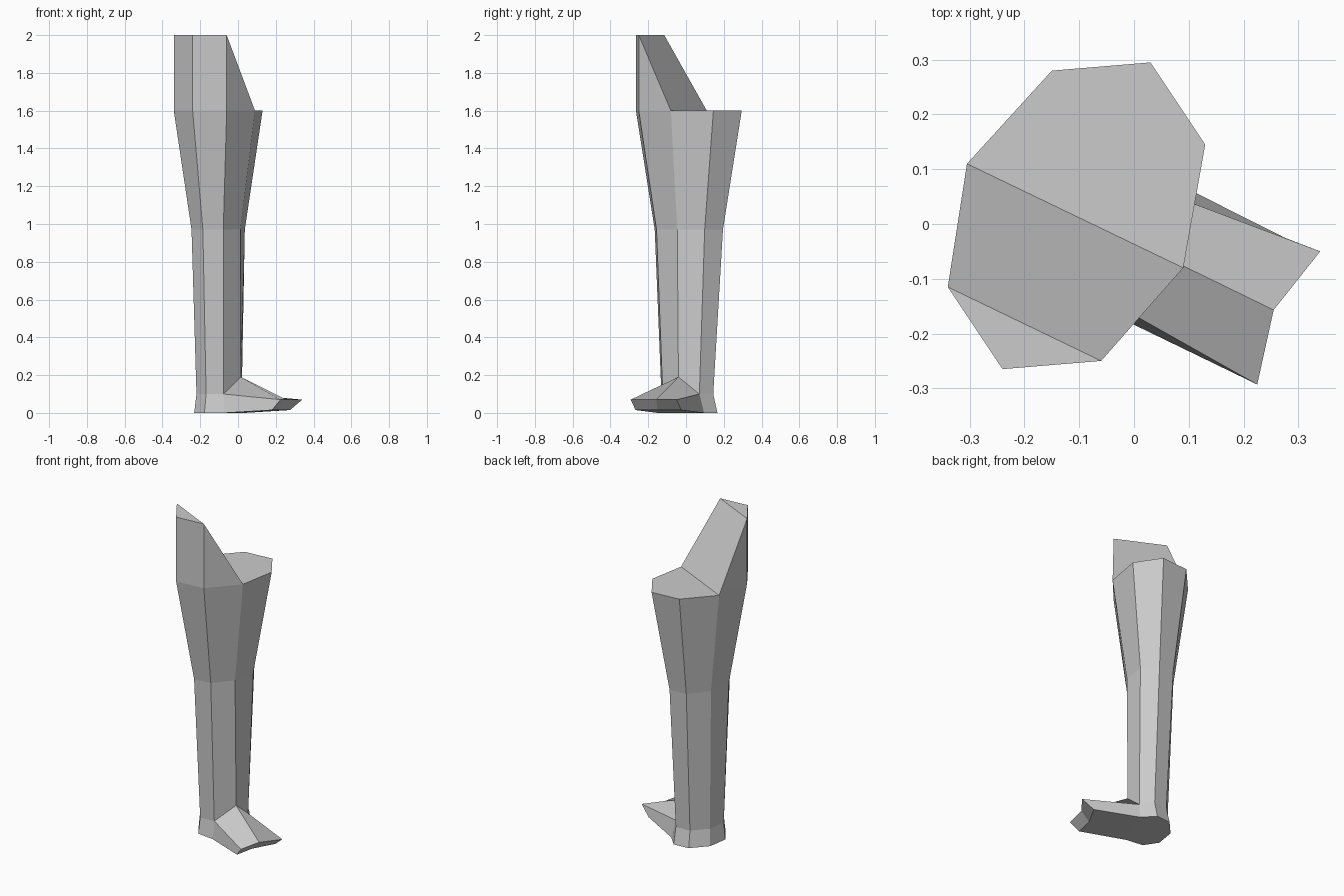
import bpy, bmesh

if "Cube" in bpy.data.objects:
    bpy.data.objects.remove(bpy.data.objects["Cube"])

# Eight-sided cross-section, counter-clockwise from the left-back corner
PROFILE = [(-.305, .11), (-.34, -.115), (-.24, -.265), (-.06, -.25),
           (.09, -.08), (.13, .145), (.03, .295), (-.15, .28)]
CX, CY = -.105, .015
H, G, F, E, D, C, B, A = range(8)

bm = bmesh.new()


def ring(sx, sy, z, cx=CX, cy=CY):
    """Scaled copy of the profile at height z."""
    return [bm.verts.new((cx + (x - CX) * sx, cy + (y - CY) * sy, z)) for x, y in PROFILE]


def bridge(lo, hi):
    for i in range(len(lo)):
        j = (i + 1) % len(lo)
        bm.faces.new((lo[i], lo[j], hi[j], hi[i]))


# Shin: ankle, calf and knee rings
ankle = ring(.51, .49, .10, -.10, .007)
ankle[D].co = (.015, -.04, .19)
calf = ring(.6, .645, .97)
knee = ring(1, 1, 1.6)
bridge(ankle, calf)
bridge(calf, knee)

# Raised front guard above the knee: three corners lifted to the full height
top = {i: bm.verts.new((*PROFILE[i], 2.0)) for i in (G, F, E)}
bm.faces.new((knee[H], knee[G], top[G]))
bm.faces.new((knee[G], knee[F], top[F], top[G]))
bm.faces.new((knee[F], knee[E], top[E], top[F]))
bm.faces.new((knee[E], knee[D], top[E]))
bm.faces.new((top[G], top[F], top[E]))
bm.faces.new((knee[H], top[G], top[E], knee[D]))
bm.faces.new((knee[H], knee[D], knee[C], knee[B], knee[A]))

# Foot: sole outline round the heel, then the notched toe
sole = ring(.54, .54, 0)
sole[E].co = (-.07, -.15, 0)
sole[C].co = (.035, .096, 0)
bm.verts.remove(sole[D])
toe_top = [bm.verts.new(p) for p in ((.225, -.293, .07), (.255, -.157, .07), (.34, -.05, .07))]
toe_low = [bm.verts.new(p) for p in ((.18, -.267, .015), (.205, -.15, .015), (.275, -.025, .015))]
heel = [C, B, A, H, G, F, E]
outline_low = [sole[i] for i in heel] + toe_low
outline_top = [ankle[i] for i in heel] + toe_top
bridge(outline_low, outline_top)
bm.faces.new((ankle[D], ankle[E], toe_top[0], toe_top[1]))
bm.faces.new((ankle[C], ankle[D], toe_top[1], toe_top[2]))
bm.faces.new([sole[i] for i in heel])
bm.faces.new((sole[C], sole[E], toe_low[0], toe_low[1], toe_low[2]))

bmesh.ops.recalc_face_normals(bm, faces=bm.faces)
mesh = bpy.data.meshes.new("lower_leg")
bm.to_mesh(mesh)
bm.free()
leg = bpy.data.objects.new("lower_leg", mesh)
bpy.context.collection.objects.link(leg)
